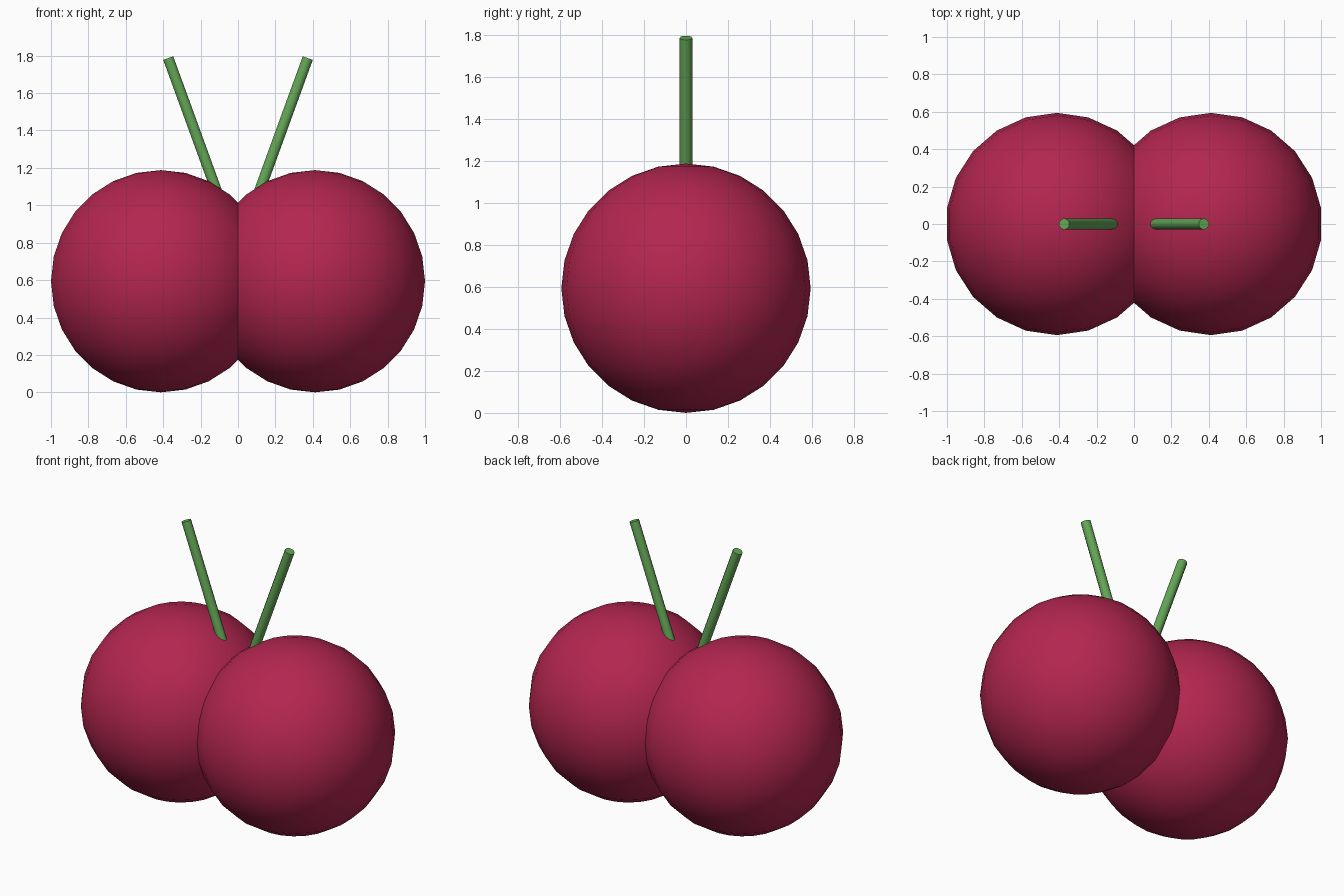
import bpy
import math
from mathutils import Vector

cube = bpy.data.objects.get("Cube")
if cube:
    bpy.data.objects.remove(cube, do_unlink=True)


def material(name, color):
    mat = bpy.data.materials.new(name)
    mat.use_nodes = True
    mat.diffuse_color = color
    mat.node_tree.nodes["Principled BSDF"].inputs["Base Color"].default_value = color
    return mat


def finish(name, mat, angle):
    obj = bpy.context.object
    obj.name = name
    obj.data.materials.append(mat)
    bpy.ops.object.shade_smooth_by_angle(angle=math.radians(angle))


crimson = material("crimson skin", (0.45, 0.019, 0.08, 1))
green = material("stem green", (0.13, 0.39, 0.095, 1))

RADIUS = 0.594
STEM_RADIUS = 0.03
LEAN = math.radians(20)

for side, label in ((1, "left"), (-1, "right")):
    # Round fruit, overlapping its twin at the middle
    bpy.ops.mesh.primitive_uv_sphere_add(
        segments=22, ring_count=14, radius=RADIUS,
        location=(side * 0.412, 0, RADIUS))
    finish(label + "_fruit", crimson, 40)

    # Straight stem leaning outward, its foot sunk into the fruit
    top = Vector((side * 0.373, 0, 1.787))
    axis = Vector((side * math.sin(LEAN), 0, math.cos(LEAN)))
    length = 0.84
    bpy.ops.mesh.primitive_cylinder_add(
        vertices=10, radius=STEM_RADIUS, depth=length,
        location=top - axis * length / 2, rotation=(0, side * LEAN, 0))
    finish(label + "_stem", green, 50)
